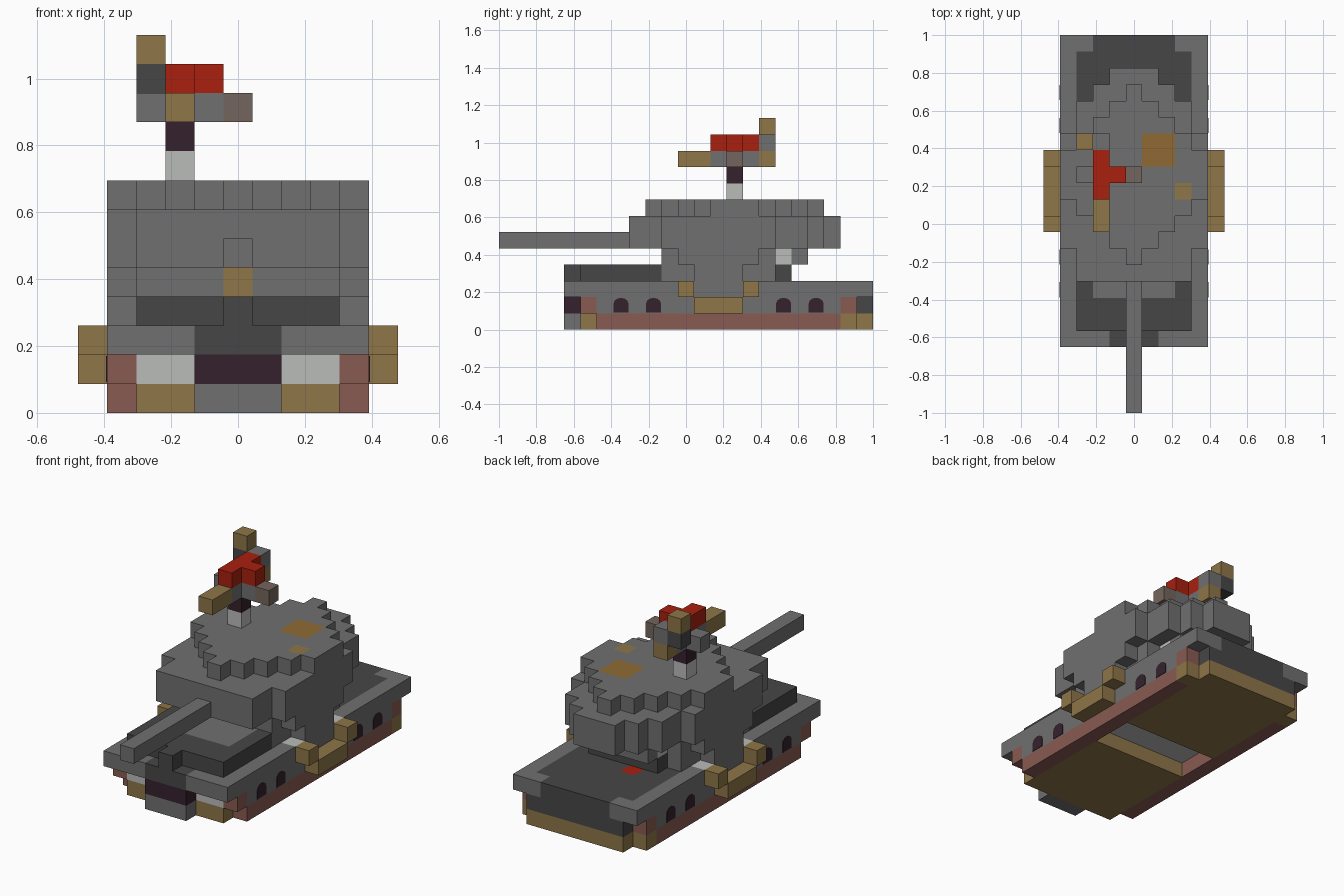
import bpy, bmesh, math
from mathutils import Vector

cube = bpy.data.objects.get("Cube")
if cube:
    bpy.data.objects.remove(cube)

U = 2 / 23  # size of one block


def linear(c):
    return c / 12.92 if c <= 0.04045 else ((c + 0.055) / 1.055) ** 2.4


def material(name, hex_colour):
    rgb = [linear(int(hex_colour[i:i + 2], 16) / 255) for i in (0, 2, 4)]
    mat = bpy.data.materials.new(name)
    mat.use_nodes = True
    mat.diffuse_color = (*rgb, 1)
    mat.node_tree.nodes["Principled BSDF"].inputs["Base Color"].default_value = (*rgb, 1)
    return mat


MATS = {
    "grey": material("armour grey", "707070"),
    "dark": material("dark grey", "464646"),
    "tan": material("tan", "8e7648"),
    "orange": material("hatch ochre", "8f6a34"),
    "rust": material("faded rust", "895b52"),
    "red": material("bright red", "a8200f"),
    "white": material("pale grey", "babcba"),
    "plum": material("dark plum", "35212d"),
    "taupe": material("taupe", "74665d"),
}
COLOURS = list(MATS)
cells = {}  # (x, y, z) block -> (part, colour)


def fill(part, colour, xs, ys, zs):
    """Fill an inclusive range of blocks; later fills repaint earlier ones."""
    for x in range(xs[0], xs[1] + 1):
        for y in range(ys[0], ys[1] + 1):
            for z in range(zs[0], zs[1] + 1):
                cells[x, y, z] = (part, colour)


def wide(part, colour, half, ys, zs):
    fill(part, colour, (-half, half), ys, zs)


def both(part, colour, near, far, ys, zs):
    fill(part, colour, (near, far), ys, zs)
    fill(part, colour, (-far, -near), ys, zs)


def one(part, colour, x, y, z):
    cells[x, y, z] = (part, colour)


# Hull floor, open across the middle, with side skirts
wide("hull_floor", "tan", 3, (5, 11), (0, 0))
wide("hull_floor", "tan", 3, (15, 22), (0, 0))
both("side_skirt", "rust", 4, 4, (6, 20), (0, 0))
both("hull_floor", "tan", 4, 4, (21, 21), (0, 0))

# Hull walls
wide("hull_wall", "grey", 4, (6, 20), (1, 1))
wide("hull_wall", "white", 3, (12, 14), (1, 1))
wide("hull_wall", "white", 3, (5, 5), (1, 1))
both("hull_wall", "rust", 4, 4, (5, 5), (1, 1))
wide("hull_wall", "rust", 4, (21, 21), (1, 1))
wide("hull_wall", "dark", 3, (22, 22), (1, 1))

# Nose block
wide("nose", "grey", 1, (4, 4), (0, 0))
wide("nose", "plum", 1, (4, 5), (1, 1))

# Deck
wide("deck", "grey", 4, (4, 22), (2, 2))
wide("deck", "dark", 1, (4, 4), (2, 2))
wide("deck", "dark", 3, (17, 21), (2, 2))
wide("deck", "dark", 2, (22, 22), (2, 2))
one("deck", "red", -1, 18, 2)
for y in (11, 15):
    both("deck", "white", 4, 4, (y, y), (2, 2))

# Raised front plates
wide("front_plate", "dark", 3, (5, 9), (3, 3))
wide("front_plate", "grey", 2, (7, 9), (3, 3))
one("front_plate", "dark", 0, 4, 3)

# Side handles
both("side_handle", "tan", 5, 5, (12, 14), (1, 1))
for y in (11, 15):
    both("side_handle", "tan", 5, 5, (y, y), (2, 2))

# Turret, from its narrow base up to the stepped roof
wide("turret", "grey", 3, (10, 16), (3, 4))
wide("turret", "grey", 4, (12, 14), (3, 3))
wide("turret", "grey", 4, (11, 15), (4, 4))
for half, ys in ((3, (8, 18)), (4, (10, 16)), (2, (19, 19)), (1, (20, 20))):
    wide("turret", "grey", half, ys, (5, 6))
for half in range(5):
    wide("turret", "grey", half, (9 + half, 19 - half), (7, 7))
wide("turret", "dark", 2, (17, 17), (3, 3))
wide("turret", "white", 2, (17, 17), (4, 4))
wide("turret", "grey", 2, (18, 18), (4, 4))
one("turret", "tan", 0, 10, 4)
fill("turret", "orange", (1, 2), (15, 16), (7, 7))
one("turret", "tan", 3, 13, 7)

# Gun barrel
fill("barrel", "grey", (0, 0), (0, 7), (5, 5))

# Roof figure on a post
one("post", "white", -2, 14, 8)
one("post", "plum", -2, 14, 9)
fill("roof_gun", "grey", (-2, -2), (13, 15), (10, 10))
fill("roof_gun", "grey", (-3, -1), (14, 14), (10, 10))
fill("roof_gun", "tan", (-2, -2), (11, 12), (10, 10))
one("roof_gun", "tan", -2, 16, 10)
one("roof_gun", "taupe", 0, 14, 10)
fill("roof_gun", "red", (-2, -2), (13, 15), (11, 11))
one("roof_gun", "red", -1, 14, 11)
one("roof_gun", "grey", -2, 16, 11)
one("roof_gun", "dark", -3, 16, 11)
one("roof_gun", "tan", -3, 16, 12)


def finish(name, bm):
    mesh = bpy.data.meshes.new(name)
    bm.to_mesh(mesh)
    bm.free()
    for mat in MATS.values():
        mesh.materials.append(mat)
    obj = bpy.data.objects.new(name, mesh)
    bpy.context.collection.objects.link(obj)


def build(part):
    """Skin the outer faces of one part's blocks and merge the flat areas."""
    bm = bmesh.new()
    for cell, (owner, colour) in cells.items():
        if owner != part:
            continue
        centre = Vector((cell[0], cell[1] - 11, cell[2] + 0.5))
        for axis in range(3):
            for sign in (-1, 1):
                near = list(cell)
                near[axis] += sign
                if tuple(near) in cells:
                    continue
                n, a, b = Vector(), Vector(), Vector()
                n[axis] = sign / 2
                a[(axis + 1) % 3] = sign / 2
                b[(axis + 2) % 3] = 0.5
                corners = (n - a - b, n + a - b, n + a + b, n - a + b)
                face = bm.faces.new([bm.verts.new((centre + c) * U) for c in corners])
                face.material_index = COLOURS.index(colour)
    bmesh.ops.remove_doubles(bm, verts=bm.verts, dist=U / 100)
    bmesh.ops.dissolve_limit(bm, angle_limit=0.01, verts=bm.verts, edges=bm.edges,
                             delimit={'MATERIAL'})
    finish(part, bm)


for part in dict.fromkeys(owner for owner, _ in cells.values()):
    build(part)

# Arched side windows as thin plates
bm = bmesh.new()
half, spring = U * 0.46, U * 1.6
for side in (-1, 1):
    for y in (7, 9, 17, 19):
        cy = (y - 11) * U
        outline = [(-half, U * 1.06), (half, U * 1.06)]
        for i in range(7):
            t = math.pi * i / 6
            outline.append((half * math.cos(t), spring + U * 0.36 * math.sin(t)))
        x = side * 4.5 * U
        face = bm.faces.new([bm.verts.new((x, cy + side * p, z)) for p, z in outline])
        face.material_index = COLOURS.index("plum")
        out = bmesh.ops.extrude_face_region(bm, geom=[face])["geom"]
        moved = [g for g in out if isinstance(g, bmesh.types.BMVert)]
        bmesh.ops.translate(bm, verts=moved, vec=(side * 0.003, 0, 0))
bmesh.ops.recalc_face_normals(bm, faces=bm.faces)
finish("side_windows", bm)
